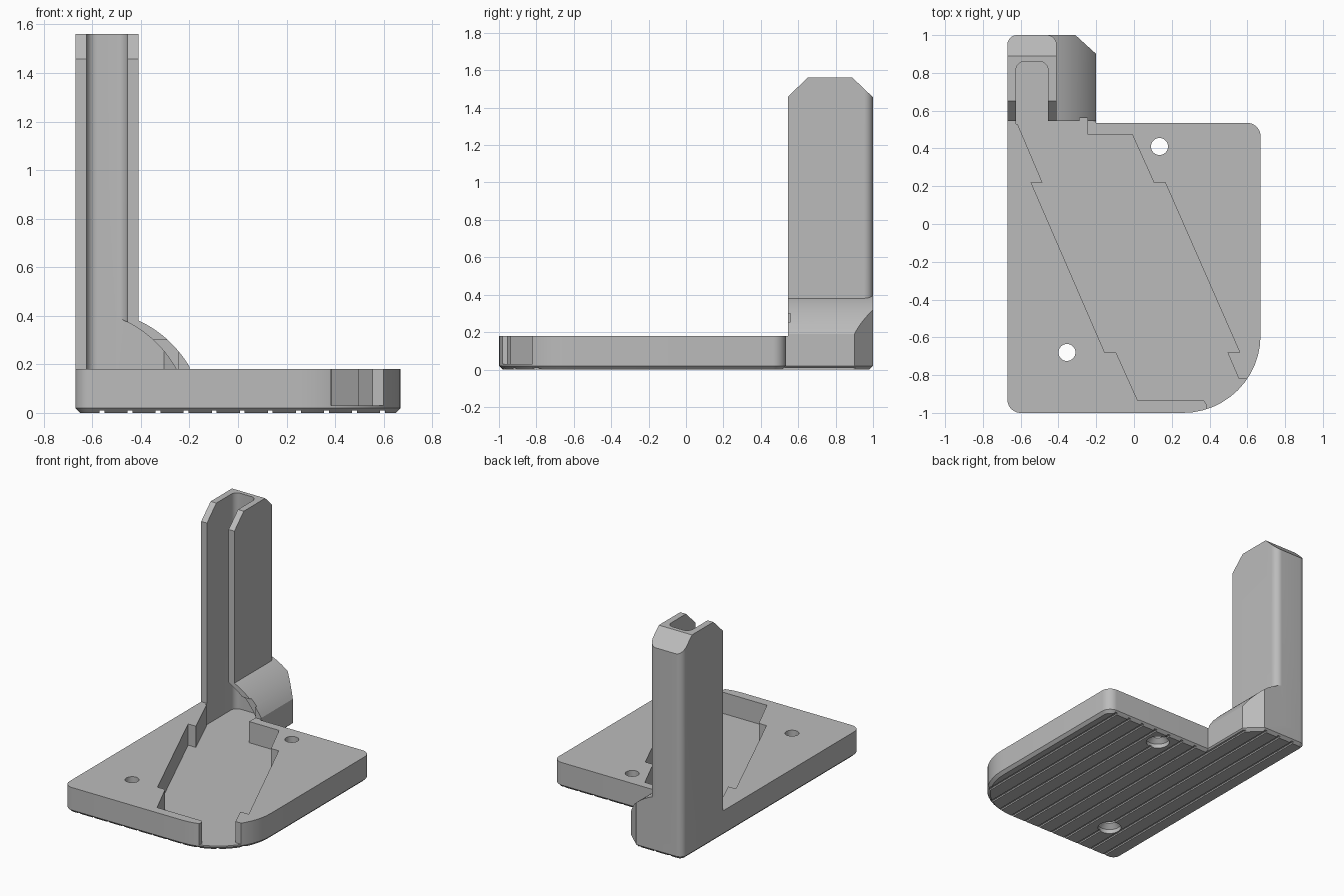
import bpy, bmesh, math
from mathutils import Vector

if "Cube" in bpy.data.objects:
    bpy.data.objects.remove(bpy.data.objects["Cube"])

grey = bpy.data.materials.new("plain grey")
grey.diffuse_color = (0.5, 0.5, 0.5, 1)
grey.use_nodes = True
grey.node_tree.nodes["Principled BSDF"].inputs["Base Color"].default_value = grey.diffuse_color


def outline(corners, steps=12):
    """Counter-clockwise polygon; corners are (x, y) or (x, y, fillet radius)."""
    pts = []
    n = len(corners)
    for i, c in enumerate(corners):
        p = Vector(c[:2])
        if len(c) == 2:
            pts.append(p)
            continue
        a = (Vector(corners[i - 1][:2]) - p).normalized()
        b = (Vector(corners[(i + 1) % n][:2]) - p).normalized()
        r, half = c[2], a.angle(b) / 2
        mid = p + (a + b).normalized() * (r / math.sin(half))
        s = p + a * (r / math.tan(half)) - mid
        e = p + b * (r / math.tan(half)) - mid
        sweep = s.angle_signed(e)
        start = math.atan2(s.y, s.x)
        for k in range(steps + 1):
            t = start - sweep * k / steps
            pts.append(mid + Vector((math.cos(t), math.sin(t))) * r)
    return pts


def inset(pts, d):
    res = []
    for i, p in enumerate(pts):
        u = (p - pts[i - 1]).normalized()
        v = (pts[(i + 1) % len(pts)] - p).normalized()
        nu, nv = Vector((-u.y, u.x)), Vector((-v.y, v.x))
        res.append(p + (nu + nv) * (d / (1 + nu.dot(nv))))
    return res


def loft(name, rings):
    """Solid through matching rings of 3D points."""
    bm = bmesh.new()
    loops = [[bm.verts.new(p) for p in ring] for ring in rings]
    n = len(loops[0])
    for a, b in zip(loops, loops[1:]):
        for i in range(n):
            j = (i + 1) % n
            bm.faces.new((a[i], a[j], b[j], b[i]))
    bm.faces.new(loops[0][::-1])
    bm.faces.new(loops[-1])
    bmesh.ops.recalc_face_normals(bm, faces=bm.faces)
    me = bpy.data.meshes.new(name)
    bm.to_mesh(me)
    bm.free()
    ob = bpy.data.objects.new(name, me)
    bpy.context.collection.objects.link(ob)
    me.materials.append(grey)
    return ob


def upright(name, pts, z0, z1):
    return loft(name, [[(p[0], p[1], z) for p in pts] for z in (z0, z1)])


def along_y(name, pts, y0, y1):
    return loft(name, [[(p[0], y, p[1]) for p in pts] for y in (y0, y1)])


def along_x(name, pts, x0, x1):
    return loft(name, [[(x, p[0], p[1]) for p in pts] for x in (x0, x1)])


def combine(ob, tool, op):
    m = ob.modifiers.new(op, 'BOOLEAN')
    m.operation, m.solver, m.object = op, 'EXACT', tool
    bpy.context.view_layer.objects.active = ob
    bpy.ops.object.modifier_apply(modifier=m.name)
    bpy.data.objects.remove(tool)


def arc_profile(cx, cz, r, x_left, x_right, z_low):
    """Quarter-round shape with a straight right side below the arc."""
    t0 = math.acos((x_right - cx) / r)
    t1 = math.acos(max(-1, min(1, (x_left - cx) / r)))
    arc = [(cx + r * math.cos(t0 + (t1 - t0) * k / 20),
            cz + r * math.sin(t0 + (t1 - t0) * k / 20)) for k in range(21)]
    return [(x_left, z_low), (x_right, z_low)] + arc


# base plate with foot, chamfered underneath
base_pts = outline([(-0.67, -1, 0.07), (0.67, -1, 0.41), (0.67, 0.535, 0.07),
                    (-0.2, 0.535), (-0.2, 0.9), (-0.31, 1), (-0.67, 1, 0.05)])
low = inset(base_pts, 0.02)
stand = loft("stand", [[(p.x, p.y, 0) for p in low],
                       [(p.x, p.y, 0.02) for p in base_pts],
                       [(p.x, p.y, 0.18) for p in base_pts]])

# rounded gusset beside the column
gusset = along_y("gusset", arc_profile(-0.61, -0.05, 0.475, -0.5, -0.2, 0.1), 0.545, 1)
combine(gusset, upright("gusset_trim", [(-0.6, 0.4), (-0.2, 0.4), (-0.2, 0.9),
                                        (-0.31, 1), (-0.6, 1)], 0, 1), 'INTERSECT')

# tall column with sloped top corners
column = upright("column", outline([(-0.67, 0.545), (-0.41, 0.545), (-0.41, 1, 0.05),
                                    (-0.67, 1, 0.05)]), 0.1, 1.56)
combine(column, along_x("column_trim", [(0.5, 0), (1.1, 0), (1.1, 1.36), (0.89, 1.56),
                                        (0.65, 1.56), (0.5, 1.415)], -1, 0), 'INTERSECT')
combine(stand, gusset, 'UNION')
combine(stand, column, 'UNION')

# stepped slanted pocket, open through the rounded corner
pocket = [(-0.625, 0.56), (-0.625, 0.55), (-0.485, 0.22), (-0.545, 0.22), (-0.155, -0.68),
          (-0.095, -0.68), (0.02, -0.935), (0.37, -0.935), (0.385, -0.955), (0.37, -1.1),
          (0.75, -1.1), (0.75, -0.82), (0.555, -0.82), (0.495, -0.68), (0.56, -0.68),
          (0.165, 0.22), (0.105, 0.22), (-0.01, 0.475), (-0.245, 0.475), (-0.245, 0.56)]
combine(stand, upright("pocket_cutter", pocket, 0.03, 0.3), 'DIFFERENCE')

# column channel and the hollow under the gusset
channel = outline([(-0.625, 0.53), (-0.455, 0.53), (-0.455, 0.86, 0.045), (-0.625, 0.86, 0.045)])
combine(stand, upright("channel_cutter", channel, 0.03, 1.7), 'DIFFERENCE')
hollow = along_y("hollow_cutter", arc_profile(-0.67, -0.05, 0.475, -0.54, -0.245, 0.03), 0.53, 0.86)
combine(hollow, upright("hollow_trim", [(-0.7, 0.4), (-0.245, 0.4), (-0.245, 0.8),
                                        (-0.305, 0.86), (-0.7, 0.86)], 0, 1), 'INTERSECT')
combine(stand, hollow, 'DIFFERENCE')

# screw holes with a wider recess underneath
for hx, hy in ((0.135, 0.41), (-0.355, -0.68)):
    rings = [[(hx + r * math.cos(math.tau * k / 32), hy + r * math.sin(math.tau * k / 32), z)
              for k in range(32)]
             for r, z in ((0.078, -0.05), (0.078, 0.03), (0.045, 0.06), (0.045, 0.3))]
    combine(stand, loft("hole_cutter", rings), 'DIFFERENCE')

# shallow grooves under the plate
for k in range(11):
    x = -0.56 + k * 0.1155
    combine(stand, along_y("groove_cutter", [(x - 0.01, -0.05), (x + 0.01, -0.05),
                                             (x + 0.01, 0.01), (x - 0.01, 0.01)], -1.2, 1.2),
            'DIFFERENCE')

bpy.ops.object.select_all(action='DESELECT')
stand.select_set(True)
bpy.context.view_layer.objects.active = stand
bpy.ops.object.shade_smooth_by_angle(angle=math.radians(25))
